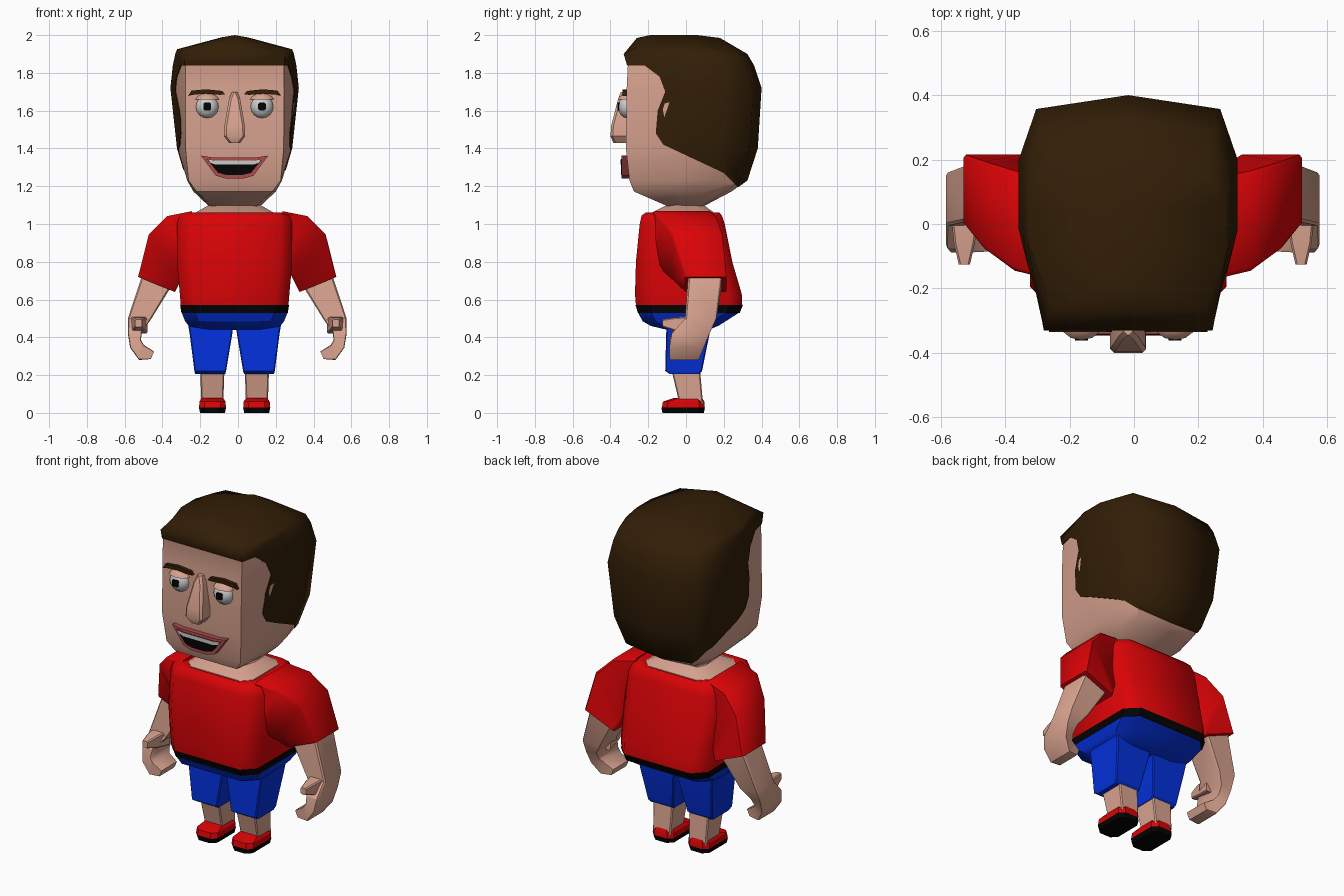
import bpy, bmesh, math
from mathutils import Vector

cube = bpy.data.objects.get("Cube")
if cube:
    bpy.data.objects.remove(cube, do_unlink=True)

CX = -0.018      # centre line of head, trunk and legs
ARM_CX = -0.004  # centre line of the arms


def material(name, r, g, b):
    m = bpy.data.materials.new(name)
    m.use_nodes = True
    m.diffuse_color = (r, g, b, 1)
    bsdf = next(n for n in m.node_tree.nodes if n.type == 'BSDF_PRINCIPLED')
    bsdf.inputs["Base Color"].default_value = (r, g, b, 1)
    return m


SKIN = material("skin", 0.70, 0.37, 0.28)
HAIR = material("dark brown hair", 0.032, 0.013, 0.002)
RED = material("red cloth", 0.70, 0.001, 0.002)
BLUE = material("blue cloth", 0.001, 0.03, 0.72)
BLACK = material("black", 0.001, 0.001, 0.001)
WHITE = material("off white", 0.6, 0.6, 0.6)
LIP = material("lip red", 0.42, 0.07, 0.07)


def finish(name, bm, mat, angle=35):
    bmesh.ops.recalc_face_normals(bm, faces=bm.faces)
    me = bpy.data.meshes.new(name)
    bm.to_mesh(me)
    bm.free()
    me.materials.append(mat)
    ob = bpy.data.objects.new(name, me)
    bpy.context.scene.collection.objects.link(ob)
    smooth(ob, angle)
    return ob


def smooth(ob, angle):
    if angle:
        bpy.ops.object.select_all(action='DESELECT')
        ob.select_set(True)
        bpy.context.view_layer.objects.active = ob
        bpy.ops.object.shade_smooth_by_angle(angle=math.radians(angle))


def loft(name, rings, mat, angle=35):
    """Skin a list of equal-length point rings and cap both ends."""
    bm = bmesh.new()
    vs = [[bm.verts.new(p) for p in ring] for ring in rings]
    n = len(vs[0])
    for a, b in zip(vs, vs[1:]):
        for i in range(n):
            j = (i + 1) % n
            bm.faces.new((a[i], a[j], b[j], b[i]))
    bm.faces.new(vs[0])
    bm.faces.new(vs[-1])
    return finish(name, bm, mat, angle)


def octagon(a0, a1, b0, b1, c):
    """Rectangle with chamfered corners."""
    return [(a0 + c, b0), (a1 - c, b0), (a1, b0 + c), (a1, b1 - c),
            (a1 - c, b1), (a0 + c, b1), (a0, b1 - c), (a0, b0 + c)]


def stack(name, cx, levels, c, mat, angle=35):
    """Loft upward; each level is z, half width, front y, back y."""
    rings = [[(x, y, z) for x, y in octagon(cx - w, cx + w, y0, y1, c)]
             for z, w, y0, y1 in levels]
    return loft(name, rings, mat, angle)


def limb(name, side, sections, mat, c, angle):
    """Loft along an arm; each section is outer xz, inner xz, front y, back y."""
    rings = []
    for ox, oz, ix, iz, y0, y1 in sections:
        rings.append([(ARM_CX + side * (ix + (ox - ix) * t), y0 + (y1 - y0) * k, iz + (oz - iz) * t)
                      for t, k in octagon(0, 1, 0, 1, c)])
    return loft(name, rings, mat, angle)


def plate(name, outline, y0, y1, mat):
    """Extrude a front-view outline from y0 to y1."""
    return loft(name, [[(CX + x, y, z) for x, z in outline] for y in (y0, y1)], mat, 0)


# Head: level is z, half width, front half width, front y, back y, side drop
HEAD = [(1.085, 0.13, 0.11, -0.08, 0.08, 0), (1.172, 0.222, 0.205, -0.28, 0.245, 0),
        (1.23, 0.255, 0.248, -0.303, 0.325, 0), (1.40, 0.305, 0.264, -0.322, 0.38, 0),
        (1.72, 0.34, 0.265, -0.318, 0.4, 0), (1.84, 0.327, 0.265, -0.312, 0.36, 0),
        (1.90, 0.314, 0.262, -0.33, 0.325, 0), (1.985, 0.305, 0.24, -0.26, 0.18, 0.06),
        (2.0, 0.07, 0.05, -0.19, 0.06, 0.012)]


def head_ring(level, shrink=0.0):
    z, w, wf, y0, y1, drop = level
    w, wf, y0, y1 = w - shrink, wf - shrink, y0 + shrink, y1 - shrink
    depth = y1 - y0
    half = [(wf, y0), (w, y0 + depth * 0.42), (w, y0 + depth * 0.72), (w * 0.84, y1 - depth * 0.06)]
    pts = [(0, y0)] + half + [(0, y1)] + [(-x, y) for x, y in reversed(half)]
    return [(CX + x, y, z - drop * abs(x) / w) for x, y in pts]


loft("head", [head_ring(l, 0.004) for l in HEAD[:-2]], SKIN, 40)

# Hair: head shape cut along the side hairline
hair = loft("hair", [head_ring(l) for l in HEAD], HAIR, 0)
hairline = [(-0.5, 1.84), (-0.22, 1.84), (-0.14, 1.78), (-0.11, 1.70), (-0.15, 1.6),
            (-0.16, 1.48), (-0.12, 1.42), (0.2, 1.27), (0.285, 1.185), (0.5, 1.185),
            (0.5, 2.2), (-0.5, 2.2)]
cutter = loft("hair_cutter", [[(x, y, z) for y, z in hairline] for x in (-1, 1)], HAIR, 0)
cutter.hide_render = True
mod = hair.modifiers.new("hairline", 'BOOLEAN')
mod.operation = 'INTERSECT'
mod.solver = 'EXACT'
mod.object = cutter
deps = bpy.context.evaluated_depsgraph_get()
cut_mesh = bpy.data.meshes.new_from_object(hair.evaluated_get(deps))
hair.modifiers.clear()
hair.data = cut_mesh
bpy.data.objects.remove(cutter, do_unlink=True)
smooth(hair, 70)

# Nose
stack("nose", CX, [(1.43, 0.03, -0.385, -0.3), (1.465, 0.056, -0.4, -0.3),
                   (1.52, 0.054, -0.396, -0.3), (1.66, 0.03, -0.36, -0.3),
                   (1.70, 0.014, -0.345, -0.3)], 0.012, SKIN, 30)


# Eyes, lids, pupils and brows
def ball(name, centre, radii, mat, cut=None):
    bm = bmesh.new()
    bmesh.ops.create_uvsphere(bm, u_segments=12, v_segments=8, radius=1)
    for v in bm.verts:
        v.co = Vector(centre) + Vector(a * b for a, b in zip(v.co, radii))
    if cut:
        geom = bm.verts[:] + bm.edges[:] + bm.faces[:]
        bmesh.ops.bisect_plane(bm, geom=geom, plane_co=(0, 0, cut),
                               plane_no=(0, 0, 1), clear_inner=True)
        bmesh.ops.holes_fill(bm, edges=bm.edges)
    return finish(name, bm, mat, 50)


for s, label in ((-1, "right"), (1, "left")):
    ex = s * 0.145
    ball(label + "_eye", (CX + ex, -0.31, 1.62), (0.062, 0.05, 0.06), WHITE)
    ball(label + "_eyelid", (CX + ex, -0.31, 1.62), (0.078, 0.06, 0.075), SKIN, 1.658)
    plate(label + "_pupil", octagon(ex - 0.02, ex + 0.02, 1.602, 1.642, 0.006),
          -0.362, -0.353, BLACK)
    brow = [(0.05, 1.685), (0.065, 1.704), (0.15, 1.713), (0.228, 1.706), (0.246, 1.678),
            (0.215, 1.685), (0.15, 1.69), (0.08, 1.684)]
    plate(label + "_brow", [(s * x, z) for x, z in brow], -0.335, -0.31, HAIR)

# Mouth
lips = [(-0.178, 1.362), (-0.12, 1.353), (0.12, 1.353), (0.178, 1.362),
        (0.1, 1.256), (0.05, 1.242), (-0.05, 1.242), (-0.1, 1.256)]
inner = [(-0.146, 1.343), (-0.1, 1.336), (0.1, 1.336), (0.146, 1.343),
         (0.087, 1.271), (0.045, 1.26), (-0.045, 1.26), (-0.087, 1.271)]
plate("lips", lips, -0.342, -0.3, LIP)
plate("mouth_opening", inner, -0.345, -0.338, BLACK)
plate("teeth", [(-0.14, 1.341), (-0.1, 1.335), (0.1, 1.335), (0.14, 1.341),
                (0.128, 1.324), (0.1, 1.314), (-0.1, 1.314), (-0.128, 1.324)],
      -0.347, -0.34, WHITE)

# Trunk
stack("neck", CX, [(1.0, 0.215, -0.19, 0.155), (1.057, 0.212, -0.188, 0.153),
                   (1.11, 0.12, -0.08, 0.08)], 0.05, SKIN)
stack("shirt", CX, [(0.57, 0.285, -0.265, 0.298), (0.63, 0.29, -0.27, 0.295),
                    (0.80, 0.305, -0.265, 0.245), (1.0, 0.305, -0.245, 0.205),
                    (1.045, 0.29, -0.235, 0.19), (1.062, 0.255, -0.21, 0.175),
                    (1.05, 0.205, -0.18, 0.145)], 0.07, RED, 50)
stack("belt", CX, [(0.53, 0.282, -0.255, 0.285), (0.57, 0.288, -0.267, 0.301)], 0.07, BLACK)
stack("hips", CX, [(0.44, 0.2, -0.1, 0.12), (0.46, 0.242, -0.185, 0.17),
                   (0.485, 0.262, -0.23, 0.21), (0.53, 0.28, -0.253, 0.28)], 0.07, BLUE, 30)

# Legs and shoes, arms and hands
for s, label in ((-1, "right"), (1, "left")):
    def column(part, x, levels, c, mat):
        stack(label + part, CX + s * x, levels, c, mat, 30)

    shorts = []
    for z, x0, x1, y0, y1 in [(0.205, 0.05, 0.208, -0.085, 0.07), (0.222, 0.045, 0.213, -0.11, 0.085),
                              (0.42, 0.012, 0.238, -0.105, 0.125), (0.49, 0.004, 0.25, -0.1, 0.13)]:
        shorts.append([(CX + s * x, y, z) for x, y in octagon(x0, x1, y0, y1, 0.006)])
    loft(label + "_shorts_leg", shorts, BLUE, 30)
    column("_shin", 0.118, [(0.05, 0.058, -0.035, 0.09), (0.22, 0.064, -0.075, 0.075)], 0.006, SKIN)
    column("_sole", 0.117, [(0, 0.066, -0.125, 0.095), (0.028, 0.072, -0.13, 0.1)], 0.03, BLACK)
    column("_shoe", 0.117, [(0.028, 0.071, -0.128, 0.099), (0.06, 0.069, -0.122, 0.097),
                            (0.08, 0.055, -0.06, 0.085)], 0.028, RED)

    limb(label + "_sleeve", s, [(0.24, 1.068, 0.22, 0.80, -0.175, 0.14),
                                (0.37, 1.042, 0.27, 0.76, -0.145, 0.165),
                                (0.468, 0.945, 0.30, 0.70, -0.075, 0.195),
                                (0.525, 0.72, 0.33, 0.64, -0.005, 0.215)], RED, 0.04, 45)
    limb(label + "_arm", s, [(0.49, 0.77, 0.33, 0.70, 0.015, 0.195),
                             (0.579, 0.50, 0.46, 0.49, -0.005, 0.16),
                             (0.579, 0.42, 0.505, 0.43, -0.075, 0.125),
                             (0.567, 0.345, 0.51, 0.385, -0.088, 0.095),
                             (0.52, 0.28, 0.495, 0.36, -0.088, 0.07),
                             (0.458, 0.285, 0.44, 0.325, -0.085, 0.06)], SKIN, 0.05, 30)
    thumb = [[(ARM_CX + s * x, y, z) for x, z in octagon(x0, x1, z0, z1, 0.006)]
             for y, x0, x1, z0, z1 in [(0.04, 0.475, 0.565, 0.42, 0.51), (-0.06, 0.49, 0.555, 0.435, 0.505),
                                       (-0.125, 0.505, 0.54, 0.455, 0.495)]]
    loft(label + "_thumb", thumb, SKIN, 30)
